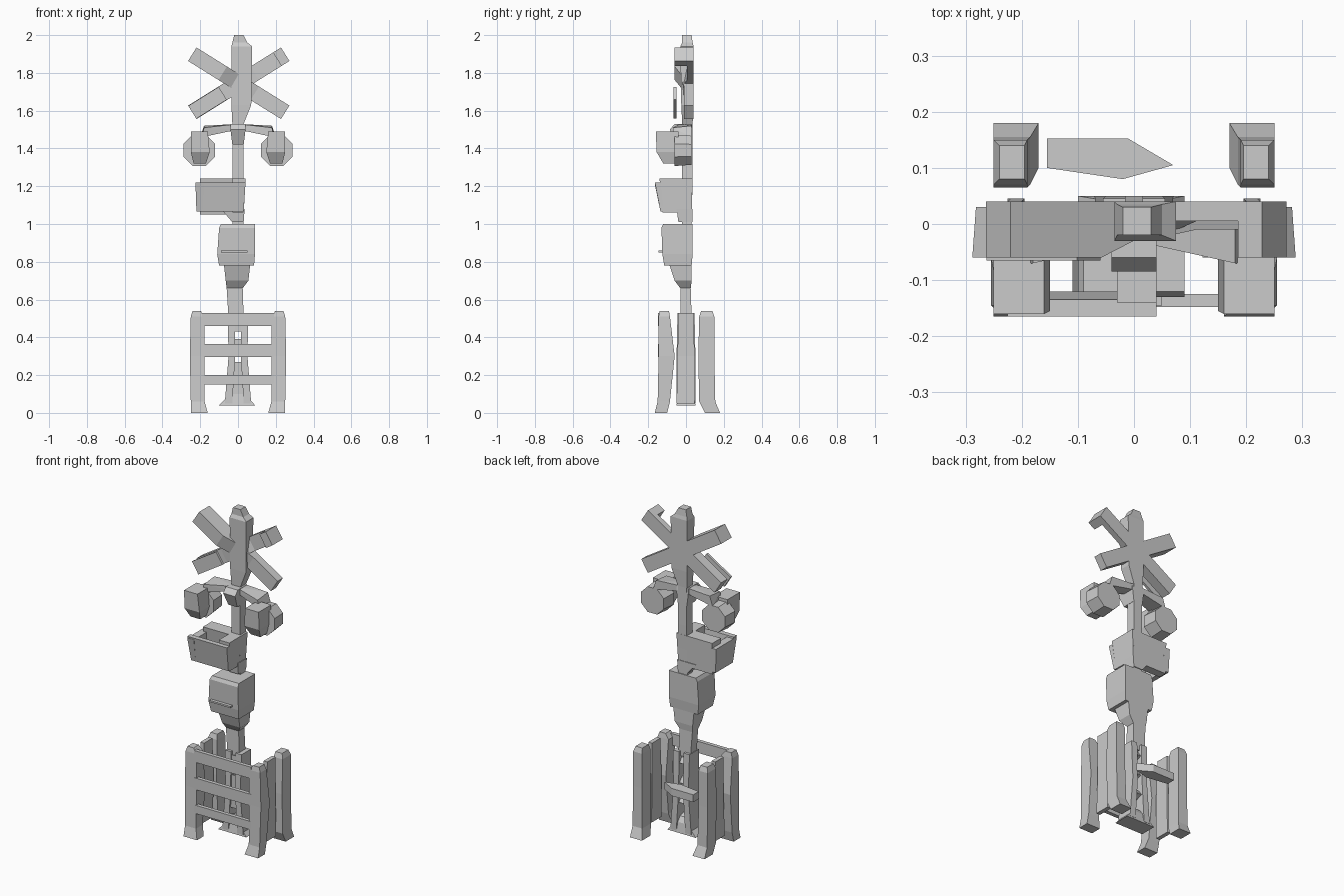
import bpy, bmesh
from math import radians, pi
from mathutils import Matrix

cube = bpy.data.objects.get("Cube")
if cube:
    bpy.data.objects.remove(cube, do_unlink=True)

grey = bpy.data.materials.new("light_grey")
grey.use_nodes = True
grey.diffuse_color = (0.6, 0.6, 0.6, 1)
grey.node_tree.nodes["Principled BSDF"].inputs["Base Color"].default_value = (0.6, 0.6, 0.6, 1)


def finish(name, bm):
    bmesh.ops.recalc_face_normals(bm, faces=bm.faces)
    mesh = bpy.data.meshes.new(name)
    bm.to_mesh(mesh)
    bm.free()
    mesh.materials.append(grey)
    obj = bpy.data.objects.new(name, mesh)
    bpy.context.collection.objects.link(obj)
    return obj


def loft(name, *sections, side=1, matrix=None):
    """Skin rectangles (x0, x1, y0, y1, z) stacked from bottom to top."""
    bm = bmesh.new()
    rings = []
    for x0, x1, y0, y1, z in sections:
        corners = ((x0, y0), (x1, y0), (x1, y1), (x0, y1))
        rings.append([bm.verts.new((x * side, y, z)) for x, y in corners])
    bm.faces.new(rings[0])
    bm.faces.new(rings[-1])
    for low, high in zip(rings, rings[1:]):
        for i in range(4):
            j = (i + 1) % 4
            bm.faces.new((low[i], low[j], high[j], high[i]))
    if matrix:
        bm.transform(matrix)
    return finish(name, bm)


def box(name, x0, x1, y0, y1, z0, z1, **kw):
    return loft(name, (x0, x1, y0, y1, z0), (x0, x1, y0, y1, z1), **kw)


def hull(name, points):
    bm = bmesh.new()
    for p in points:
        bm.verts.new(p)
    bmesh.ops.convex_hull(bm, input=bm.verts)
    return finish(name, bm)


# Guard frame: corner posts with flared feet and slimmer posts between them
for side, label in ((1, "left"), (-1, "right")):
    loft(label + "_front_post",
         (.16, .25, -.165, -.1, 0), (.177, .25, -.15, -.085, .06),
         (.177, .255, -.145, -.06, .3), (.177, .25, -.145, -.085, .51),
         (.2, .24, -.14, -.09, .54), side=side)
    loft(label + "_back_post",
         (.17, .25, .1, .18, 0), (.185, .25, .07, .155, .06),
         (.19, .25, .065, .15, .3), (.19, .25, .07, .15, .51),
         (.195, .24, .08, .14, .54), side=side)
    loft(label + "_middle_post", (.2, .225, -.05, .045, .05),
         (.195, .22, -.045, .045, .3), (.2, .225, -.04, .04, .53), side=side)

# Front rails and the short back rail
for i, (low, high) in enumerate(((.15, .2), (.295, .365), (.46, .53))):
    box(f"front_rail_{i}", -.19, .19, -.148, -.125, low, high)
hull("back_rail", [(x, y, z) for z in (.31, .355)
                   for x, y in ((-.155, .1), (-.155, .152), (-.01, .152), (.07, .105), (-.02, .08))])

# Ladder-like base of the mast
for side, label in ((1, "left"), (-1, "right")):
    loft(label + "_base_leg", (.03, .07, -.05, .05, .05),
         (.015, .05, -.05, .05, .3), (.015, .055, -.045, .045, .53), side=side)
for i in range(4):
    z = .1 + i * .12
    hull(f"base_rung_{i}", [(x, y, z + d) for x in (-.05, .05)
                            for y, d in ((-.04, .05), (-.04, -.03), (.04, 0), (.02, .03))])
loft("base_plate", (-.1, .09, -.05, .05, .04), (-.04, .04, -.04, .04, .1))

# Mast, flaring into the lower cabinet
loft("lower_mast", (-.05, .03, -.03, .03, .5), (-.06, .025, -.03, .025, .66),
     (-.065, .055, -.06, .03, .7), (-.075, .065, -.09, .03, .79))
loft("lower_cabinet", (-.1, .085, -.115, .03, .78), (-.11, .09, -.125, .035, .84),
     (-.1, .09, -.13, .035, .98), (-.09, .09, -.12, .035, 1))
box("cabinet_ledge", -.09, .05, -.145, -.12, .85, .86)
loft("upper_mast", (-.03, .03, -.02, .03, .98), (-.028, .028, -.02, .035, 1.3),
     (-.03, .03, -.02, .035, 1.6))
loft("cabinet_neck", (-.03, .03, -.04, .035, 1.01), (-.09, .035, -.05, .035, 1.08))

# Open upper cabinet made of four walls
loft("upper_cabinet_front", (-.215, .03, -.135, -.12, 1.065), (-.225, .04, -.165, -.135, 1.22))
loft("upper_cabinet_back", (-.2, .03, -.02, .03, 1.05), (-.2, .04, -.05, .035, 1.24))
loft("upper_cabinet_right", (-.22, -.19, -.135, .03, 1.065), (-.225, -.18, -.165, .035, 1.21))
loft("upper_cabinet_left", (-.03, .03, -.125, .03, 1.06), (-.03, .04, -.14, .035, 1.24))

# Lamp bracket
loft("bracket_hub", (-.03, .03, -.05, .035, 1.42), (-.04, .04, -.085, .035, 1.5),
     (-.04, .04, -.06, .03, 1.53))
for side, label in ((1, "left"), (-1, "right")):
    hull(label + "_bracket_arm", [(x * side, y, z) for x, y, z in (
        (0, -.03, 1.5), (0, .03, 1.5), (0, -.03, 1.53), (0, .03, 1.53),
        (.19, -.07, 1.46), (.2, .03, 1.46), (.18, -.07, 1.51), (.18, .03, 1.52))])

    # Eight-sided lamp with a hood in front
    bm = bmesh.new()
    place = Matrix.Translation((.205 * side, -.015, 1.39)) @ Matrix.Rotation(pi / 2, 4, 'X')
    bmesh.ops.create_cone(bm, cap_ends=True, segments=8, radius1=.083, radius2=.09, depth=.09,
                          matrix=place @ Matrix.Rotation(pi / 8, 4, 'Z'))
    finish(label + "_lamp", bm)
    loft(label + "_lamp_hood", (.17, .235, -.12, -.04, 1.32),
         (.15, .25, -.155, -.04, 1.38), (.16, .25, -.16, -.04, 1.49), side=side)

# Crossed sign boards and their upright
loft("sign_upright", (-.03, .03, -.02, .035, 1.53), (-.035, .07, -.025, .04, 1.63),
     (-.035, .075, -.03, .04, 1.94), (-.03, .05, -.02, .035, 1.96), (-.02, .03, -.02, .03, 2))
centre = Matrix.Translation((.004, 0, 1.745))
for label, angle, front in (("upper_left", 32, .005), ("upper_right", 148, -.06),
                            ("lower_right", 212, -.02), ("lower_left", 328, -.01)):
    turn = centre @ Matrix.Rotation(-radians(angle), 4, 'Y')
    loft(label + "_sign_arm", (-.042, .042, -.025, .04, .02), (-.042, .042, front, .04, .1),
         (-.042, .042, front, .04, .29), matrix=turn @ Matrix.Rotation(pi / 2, 4, 'Y'))
    if label == "lower_right":
        box(label + "_sign_face", .1, .29, -.065, -.05, -.04, .04, matrix=turn)
    if label == "upper_left":
        box(label + "_sign_tip", .24, .29, -.06, .01, -.042, .042, matrix=turn)
